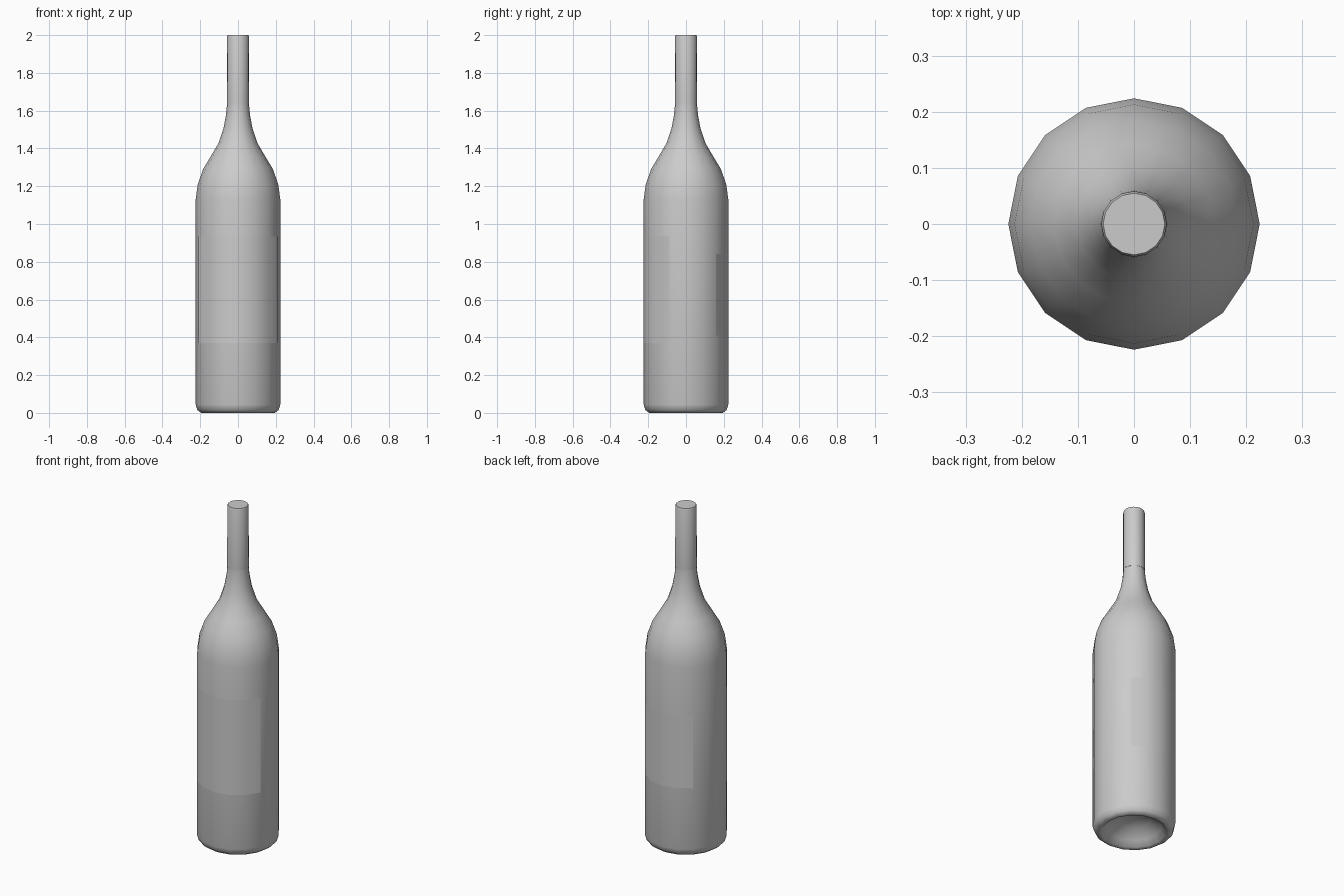
import bpy, bmesh
from math import cos, sin, radians

SIDES = 16

cube = bpy.data.objects.get("Cube")
if cube:
    bpy.data.objects.remove(cube, do_unlink=True)

grey = bpy.data.materials.new("plain_grey")
grey.use_nodes = True
grey.diffuse_color = (0.6, 0.6, 0.6, 1)
grey.node_tree.nodes["Principled BSDF"].inputs["Base Color"].default_value = grey.diffuse_color


def lathe(name, profile, start=0, steps=SIDES, sharp=50):
    """Turn a (radius, height) profile around z, fully or over some steps."""
    bm = bmesh.new()
    full = steps == SIDES
    rings = []
    for r, z in profile:
        if r == 0:
            rings.append([bm.verts.new((0, 0, z))] * (steps + 1))
            continue
        angles = [radians((start + i) * 360 / SIDES) for i in range(steps + (not full))]
        ring = [bm.verts.new((r * cos(a), r * sin(a), z)) for a in angles]
        rings.append(ring + ring[:1] if full else ring)
    for low, high in zip(rings, rings[1:]):
        for i in range(steps):
            corners = [low[i], low[i + 1], high[i + 1], high[i]]
            bm.faces.new(list(dict.fromkeys(corners)))
    mesh = bpy.data.meshes.new(name)
    bm.to_mesh(mesh)
    bm.free()
    obj = bpy.data.objects.new(name, mesh)
    bpy.context.collection.objects.link(obj)
    mesh.materials.append(grey)
    bpy.ops.object.select_all(action="DESELECT")
    obj.select_set(True)
    bpy.context.view_layer.objects.active = obj
    bpy.ops.object.shade_smooth_by_angle(angle=radians(sharp))
    return obj


# Glass body: hollow underside, rounded foot, straight wall, shoulder and neck
lathe("bottle_body", [
    (0, 0.1), (0.09, 0.08), (0.15, 0.035), (0.175, 0.005), (0.195, 0),
    (0.215, 0.015), (0.224, 0.045), (0.224, 1.13), (0.213, 1.21),
    (0.185, 1.29), (0.143, 1.36), (0.102, 1.43), (0.076, 1.51),
    (0.063, 1.58), (0.057, 1.65), (0.055, 1.72)], sharp=80)

# Sleeve around the neck with a flat closed top
lathe("neck_sleeve", [(0.056, 1.63), (0.0595, 1.632), (0.0585, 1.99), (0.055, 2), (0, 2)])

# Paper labels wrapped on the wall
lathe("front_label", [(0.2255, 0.37), (0.2255, 0.935)], start=9, steps=6)
lathe("back_label", [(0.2255, 0.41), (0.2255, 0.84)], start=2, steps=4)
